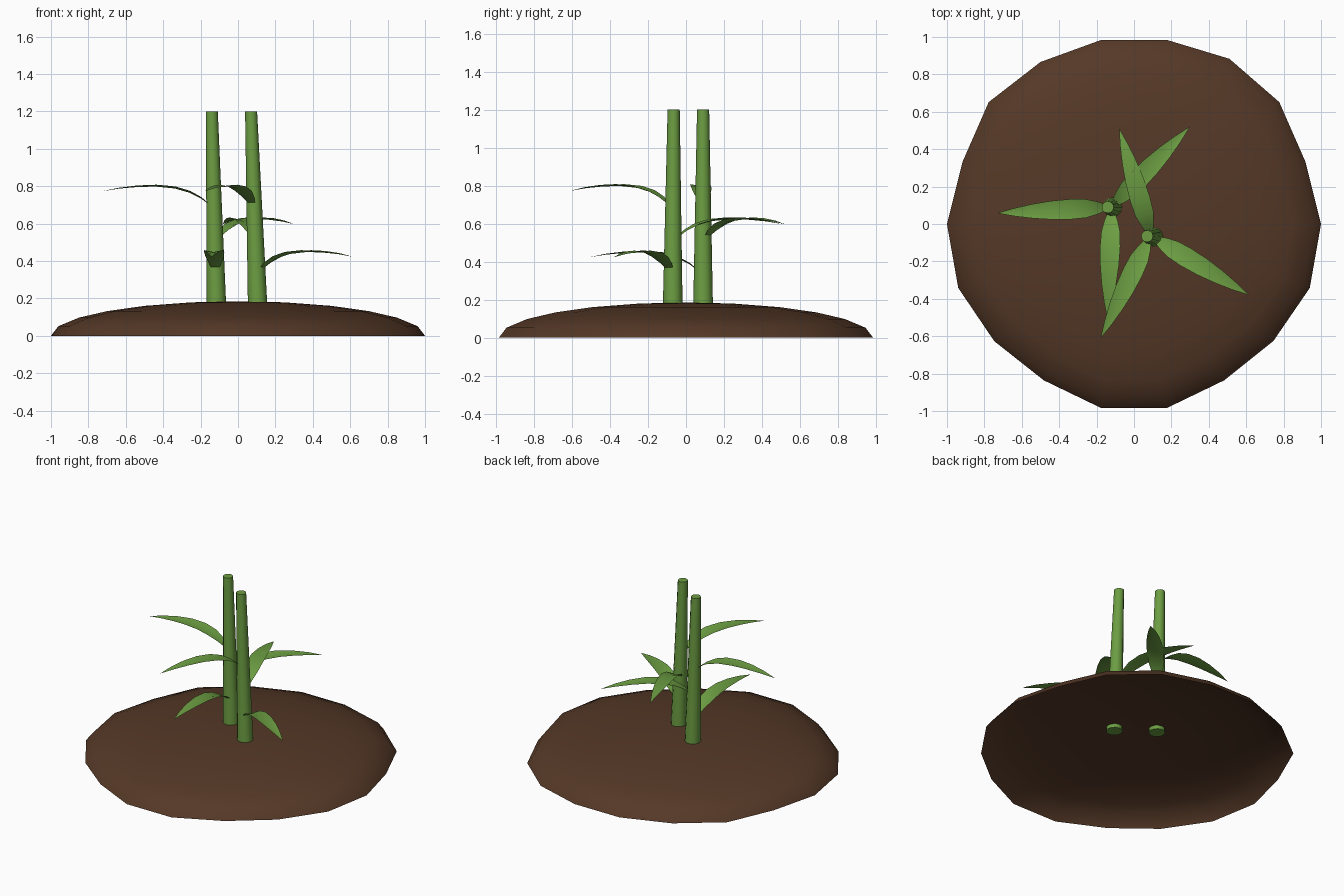
import bpy
import bmesh
from math import sin, cos, radians, sqrt
from mathutils import Vector

cube = bpy.data.objects.get("Cube")
if cube:
    bpy.data.objects.remove(cube, do_unlink=True)


def make_material(name, rgb):
    mat = bpy.data.materials.new(name)
    mat.use_nodes = True
    mat.diffuse_color = (*rgb, 1)
    mat.node_tree.nodes["Principled BSDF"].inputs["Base Color"].default_value = (*rgb, 1)
    return mat


soil = make_material("soil brown", (0.09, 0.04, 0.02))
green = make_material("plant green", (0.15, 0.34, 0.055))


def make_object(name, bm, mat, angle):
    mesh = bpy.data.meshes.new(name)
    bm.to_mesh(mesh)
    bm.free()
    mesh.materials.append(mat)
    obj = bpy.data.objects.new(name, mesh)
    bpy.context.collection.objects.link(obj)
    bpy.ops.object.select_all(action="DESELECT")
    obj.select_set(True)
    bpy.context.view_layer.objects.active = obj
    bpy.ops.object.shade_smooth_by_angle(angle=radians(angle))
    return obj


def bridge(bm, a, b, closed):
    n = len(a)
    for i in range(n if closed else n - 1):
        j = (i + 1) % n
        bm.faces.new((a[i], a[j], b[j], b[i]))


# Soil mound: hollow, slightly irregular dome, open underneath
SIDES, HEIGHT = 18, 0.185
WOBBLE = {1: 0.975, 2: 1.014, 3: 1.02, 7: 1.014, 8: 0.975, 11: 0.975, 12: 0.965,
          15: 0.965, 16: 0.973}
bm = bmesh.new()
previous = None
for r in (1.0, 0.96, 0.85, 0.7, 0.5, 0.25):
    z = HEIGHT * sqrt(1 - r * r)
    ring = []
    for i in range(SIDES):
        a = radians(i * 360 / SIDES)
        s = r * WOBBLE.get(i, 1.0)
        ring.append(bm.verts.new((s * cos(a), s * sin(a), z)))
    if previous:
        bridge(bm, previous, ring, True)
    previous = ring
top = bm.verts.new((0, 0, HEIGHT))
for i in range(SIDES):
    bm.faces.new((previous[i], previous[(i + 1) % SIDES], top))
make_object("soil_mound", bm, soil, 60)


# Stems: tapered leaning canes, capped at both ends
def make_stem(name, foot, tip):
    bm = bmesh.new()
    rings = []
    for centre, radius in ((foot, 0.052), (tip, 0.032)):
        ring = []
        for i in range(12):
            a = radians(i * 30)
            ring.append(bm.verts.new(centre + Vector((cos(a), sin(a), 0)) * radius))
        rings.append(ring)
    bridge(bm, rings[0], rings[1], True)
    bm.faces.new(rings[0][::-1])
    bm.faces.new(rings[1])
    make_object(name, bm, green, 40)


# Leaves: arched, creased blades; (distance, rise, half width) along the blade
BLADE = ((0.0, -0.01, 0.02), (0.04, 0.02, 0.035), (0.1, 0.05, 0.05), (0.18, 0.073, 0.054),
         (0.28, 0.083, 0.05), (0.38, 0.081, 0.039), (0.48, 0.072, 0.022), (0.57, 0.058, 0.001))


def make_leaf(name, root, heading):
    out = Vector((cos(heading), sin(heading), 0))
    side = Vector((-out.y, out.x, 0))
    bm = bmesh.new()
    previous = None
    for along, rise, half in BLADE:
        mid = root + out * (along + 0.03) + Vector((0, 0, rise))
        lift = Vector((0, 0, half * 0.2))
        row = [bm.verts.new(p) for p in
               (mid + side * half + lift, mid, mid - side * half + lift)]
        if previous:
            bridge(bm, previous, row, False)
        previous = row
    bmesh.ops.recalc_face_normals(bm, faces=bm.faces)
    if sum(f.normal.z for f in bm.faces) < 0:
        bmesh.ops.reverse_faces(bm, faces=bm.faces)
    make_object(name, bm, green, 60)


# Each plant: one stem with three leaves in a rising spiral
PLANTS = (("right", Vector((-0.115, 0.09, 0.155)), Vector((-0.14, 0.09, 1.2)), -92),
          ("left", Vector((0.105, -0.07, 0.155)), Vector((0.07, -0.065, 1.2)), -31))
for label, foot, tip, start in PLANTS:
    make_stem(label + "_stem", foot, tip)
    for k, level in enumerate(("low", "middle", "high")):
        z = 0.365 + 0.175 * k
        root = foot.lerp(tip, (z - foot.z) / (tip.z - foot.z))
        make_leaf(f"{label}_{level}_leaf", root, radians(start + 137.5 * k))
